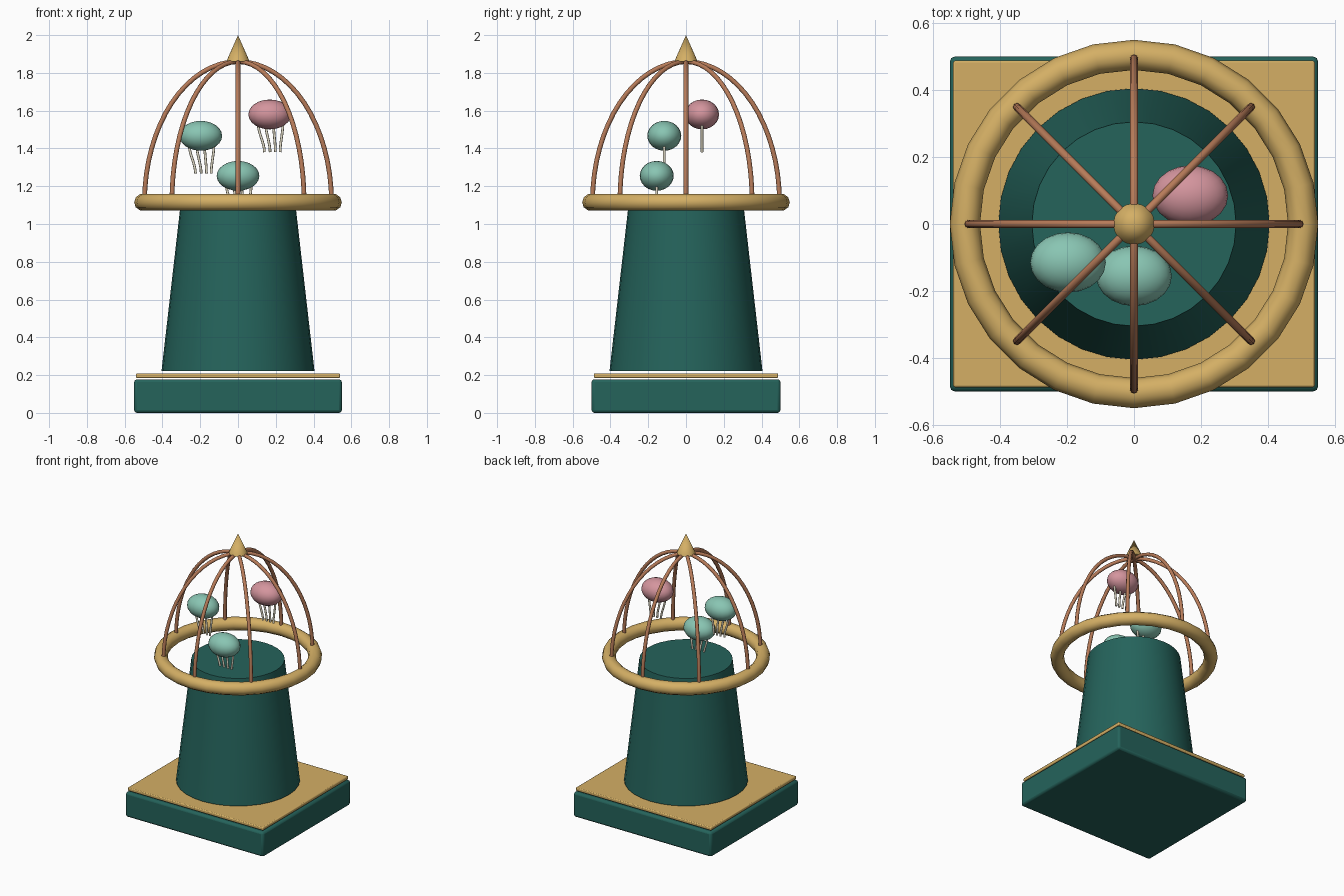
import bpy
import math

if "Cube" in bpy.data.objects:
    bpy.data.objects.remove(bpy.data.objects["Cube"])


def material(name, rgb):
    m = bpy.data.materials.new(name)
    m.diffuse_color = (*rgb, 1)
    m.use_nodes = True
    m.node_tree.nodes["Principled BSDF"].inputs["Base Color"].default_value = m.diffuse_color
    return m


GREEN = material("deep_green", (0.018, 0.125, 0.105))
GOLD = material("gold", (0.66, 0.43, 0.13))
COPPER = material("copper", (0.48, 0.2, 0.1))
MINT = material("mint", (0.25, 0.56, 0.45))
PINK = material("pink", (0.66, 0.3, 0.34))
CREAM = material("cream", (0.8, 0.75, 0.6))


def finish(name, mat, smooth=True):
    ob = bpy.context.object
    ob.name = name
    ob.data.materials.append(mat)
    if smooth:
        bpy.ops.object.shade_smooth_by_angle(angle=math.radians(40))
    return ob


def box(name, size, z0, bevel, mat):
    bpy.ops.mesh.primitive_cube_add(size=1, location=(0, 0, z0 + size[2] / 2))
    ob = bpy.context.object
    ob.scale = size
    bpy.ops.object.transform_apply(location=False, rotation=False, scale=True)
    mod = ob.modifiers.new("bevel", "BEVEL")
    mod.width, mod.segments = bevel, 2
    return finish(name, mat)


def frustum(name, r1, r2, z0, z1, sides, mat):
    bpy.ops.mesh.primitive_cone_add(vertices=sides, radius1=r1, radius2=r2,
                                    depth=z1 - z0, location=(0, 0, (z0 + z1) / 2))
    return finish(name, mat)


def tube(name, points, radius, mat):
    cu = bpy.data.curves.new(name, "CURVE")
    cu.dimensions = "3D"
    cu.bevel_depth, cu.bevel_resolution = radius, 2
    cu.use_fill_caps = True
    sp = cu.splines.new("POLY")
    sp.points.add(len(points) - 1)
    for p, co in zip(sp.points, points):
        p.co = (*co, 1)
    sp.use_smooth = True
    cu.materials.append(mat)
    ob = bpy.data.objects.new(name, cu)
    bpy.context.collection.objects.link(ob)
    return ob


# Plinth, trim plate and tapered column
box("plinth", (1.1, 1.0, 0.178), 0, 0.015, GREEN)
box("trim_plate", (1.08, 0.975, 0.024), 0.185, 0.006, GOLD)
frustum("column", 0.405, 0.305, 0.222, 1.095, 32, GREEN)

# Cage ring
bpy.ops.mesh.primitive_torus_add(major_radius=0.505, minor_radius=0.045,
                                 major_segments=28, minor_segments=10,
                                 location=(0, 0, 1.115))
finish("cage_ring", GOLD)

# Eight dome ribs, each a quarter ellipse
for i in range(8):
    a = i * math.pi / 4
    path = []
    for k in range(17):
        t = k / 16 * math.pi / 2
        r = 0.495 * math.cos(t)
        path.append((r * math.cos(a), r * math.sin(a), 1.115 + 0.745 * math.sin(t)))
    tube(f"cage_rib_{i + 1}", path, 0.0125, COPPER)

# Pointed finial
frustum("finial", 0.062, 0, 1.86, 2.0, 16, GOLD)

# Three floating jellyfish with four curved tentacles each
TENTACLES = [(-0.062, -0.028), (-0.022, 0.002), (0.02, 0.03), (0.07, 0.055)]
JELLIES = [((0.168, 0.085, 1.58), PINK), ((-0.197, -0.115, 1.467), MINT),
           ((0, -0.155, 1.255), MINT)]
for n, ((x, y, z), mat) in enumerate(JELLIES, 1):
    bpy.ops.mesh.primitive_uv_sphere_add(segments=20, ring_count=12, radius=1,
                                         location=(x, y, z))
    bpy.context.object.scale = (0.113, 0.09, 0.079)
    finish(f"jelly_bell_{n}", mat)
    for k, (top, end) in enumerate(TENTACLES, 1):
        path = []
        for s in range(9):
            u = s / 8
            blend = u * u * (3 - 2 * u)
            path.append((x + top + (end - top) * blend, y, z - 0.045 - 0.155 * u))
        tube(f"jelly_tentacle_{n}_{k}", path, 0.007, CREAM)
